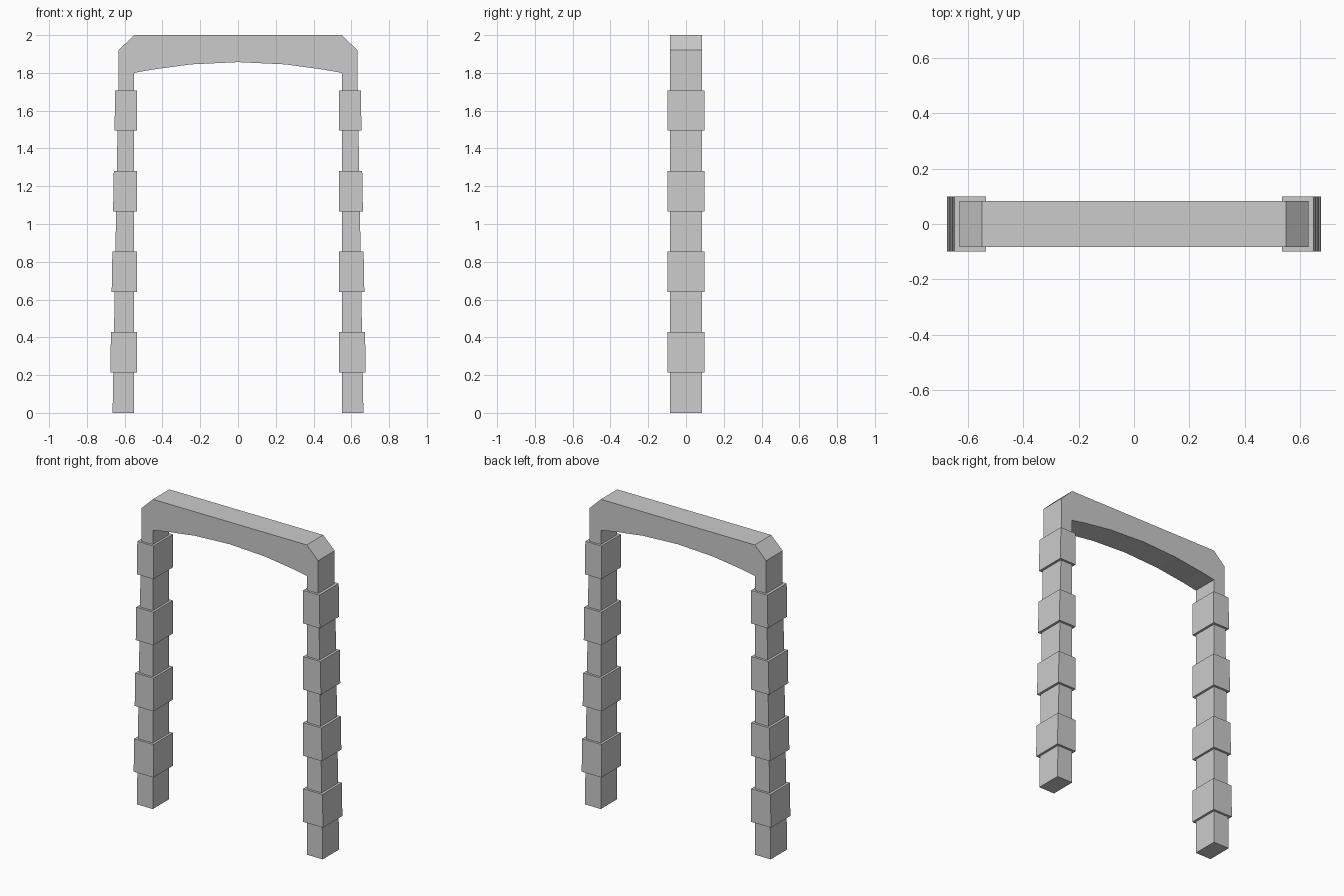
import bpy, bmesh

if "Cube" in bpy.data.objects:
    bpy.data.objects.remove(bpy.data.objects["Cube"])

STEP = 0.2135            # height of each leg course
LEG_TOP = 8 * STEP
HALF_DEPTH, BLOCK_DEPTH = 0.084, 0.099
INNER, BLOCK_INNER = 0.55, 0.535
TOP_OUTER = 0.632

bm = bmesh.new()


def ring(side, inner, outer, depth, z):
    return [bm.verts.new((side * x, y, z)) for x, y in
            ((inner, -depth), (outer, -depth), (outer, depth), (inner, depth))]


def skin(a, b):
    n = len(a)
    for i in range(n):
        j = (i + 1) % n
        bm.faces.new((a[i], a[j], b[j], b[i]))


# Legs: tapering posts stepped out into four blocks
for side in (-1, 1):
    rings = []
    for k in range(8):
        for z in (k * STEP, (k + 1) * STEP):
            outer = 0.664 - 0.0175 * z
            if k % 2:
                rings.append(ring(side, BLOCK_INNER, outer + 0.016, BLOCK_DEPTH, z))
            else:
                rings.append(ring(side, INNER, outer, HALF_DEPTH, z))
    rings.append(ring(side, INNER, TOP_OUTER, HALF_DEPTH, LEG_TOP))
    bm.faces.new(rings[0])
    for a, b in zip(rings, rings[1:]):
        skin(a, b)

# Lintel: chamfered top corners and a shallow arch underneath
half = [(0.25, 1.845), (0.45, 1.818), (INNER, 1.80), (INNER, LEG_TOP),
        (TOP_OUTER, LEG_TOP), (TOP_OUTER, 1.92), (0.55, 2.0)]
profile = [(0, 1.857)] + half + [(-x, z) for x, z in reversed(half)]
front = [bm.verts.new((x, -HALF_DEPTH, z)) for x, z in profile]
back = [bm.verts.new((x, HALF_DEPTH, z)) for x, z in profile]
bm.faces.new(front)
bm.faces.new(back[::-1])
for i in range(len(profile)):
    j = (i + 1) % len(profile)
    if profile[i][1] == profile[j][1] == LEG_TOP:
        continue         # open where the lintel meets the leg
    bm.faces.new((front[i], front[j], back[j], back[i]))

bmesh.ops.remove_doubles(bm, verts=bm.verts[:], dist=0.0005)
bmesh.ops.recalc_face_normals(bm, faces=bm.faces[:])
mesh = bpy.data.meshes.new("stone_gateway")
bm.to_mesh(mesh)
bm.free()
bpy.context.collection.objects.link(bpy.data.objects.new("stone_gateway", mesh))
